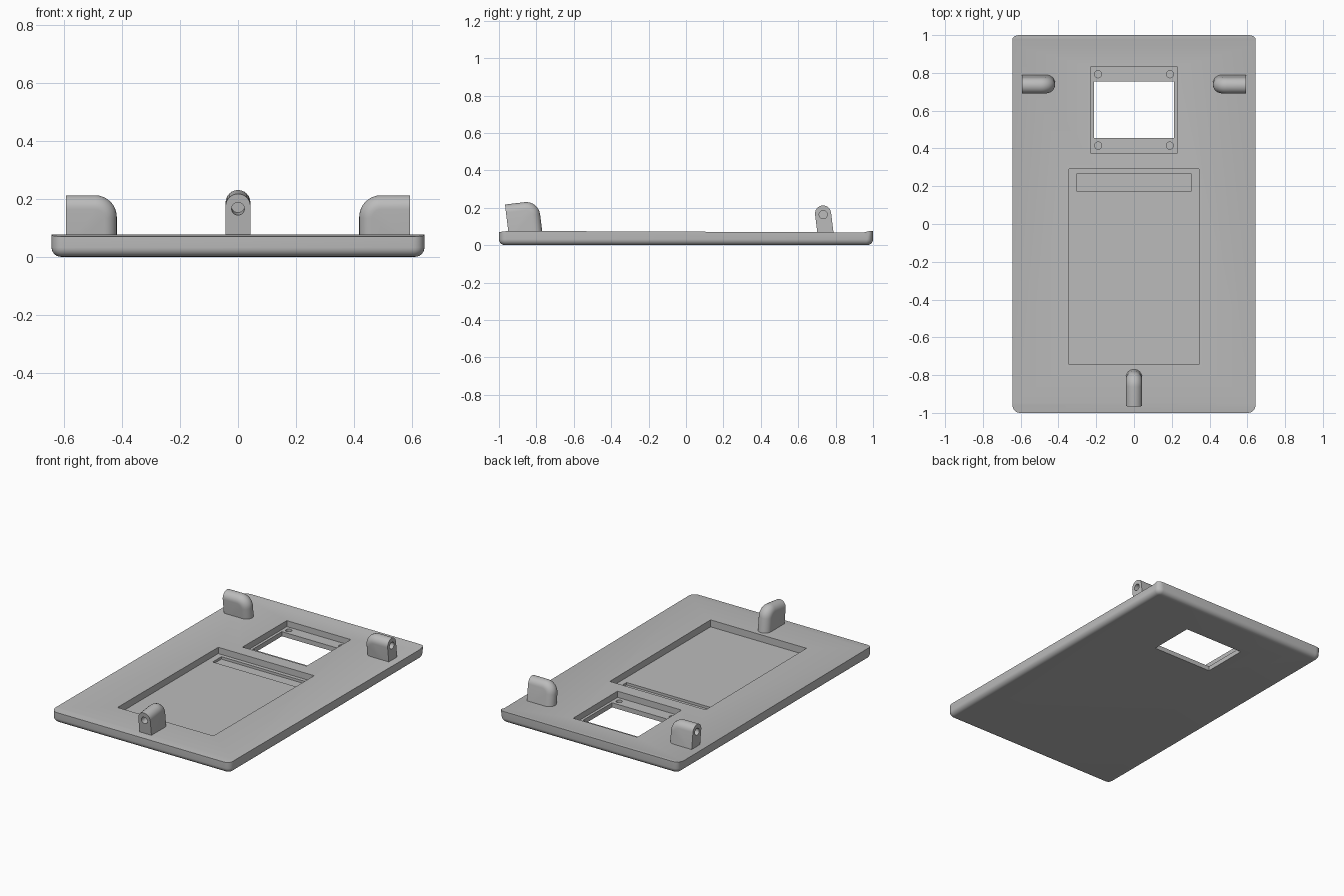
import bpy, bmesh, math
from mathutils import Matrix, Vector

if "Cube" in bpy.data.objects:
    bpy.data.objects.remove(bpy.data.objects["Cube"])

grey = bpy.data.materials.new("plain grey")
grey.use_nodes = True
COLOUR = (0.5, 0.5, 0.5, 1)
grey.diffuse_color = COLOUR
grey.node_tree.nodes["Principled BSDF"].inputs["Base Color"].default_value = COLOUR


def make_object(name, bm, matrix=None):
    bmesh.ops.recalc_face_normals(bm, faces=bm.faces)
    mesh = bpy.data.meshes.new(name)
    bm.to_mesh(mesh)
    bm.free()
    mesh.materials.append(grey)
    obj = bpy.data.objects.new(name, mesh)
    bpy.context.collection.objects.link(obj)
    if matrix:
        obj.matrix_world = matrix
    return obj


def activate(obj):
    bpy.ops.object.select_all(action='DESELECT')
    obj.select_set(True)
    bpy.context.view_layer.objects.active = obj


def cut(target, cutter):
    cutter.hide_render = True
    mod = target.modifiers.new("cut", 'BOOLEAN')
    mod.operation = 'DIFFERENCE'
    mod.solver = 'EXACT'
    mod.object = cutter
    activate(target)
    bpy.ops.object.modifier_apply(modifier=mod.name)
    bpy.data.objects.remove(cutter)


def box_cutter(x, y0, y1, floor, top=0.2):
    bm = bmesh.new()
    size = Matrix.Diagonal((2 * x, y1 - y0, top - floor, 1))
    centre = Matrix.Translation((0, (y0 + y1) / 2, (floor + top) / 2))
    bmesh.ops.create_cube(bm, size=1, matrix=centre @ size)
    return make_object("pocket_cutter", bm)


def round_cutter(radius, depth, matrix):
    bm = bmesh.new()
    bmesh.ops.create_cone(bm, cap_ends=True, segments=24, radius1=radius,
                          radius2=radius, depth=depth, matrix=matrix)
    return make_object("hole_cutter", bm)


def finish(obj):
    activate(obj)
    bpy.ops.object.shade_smooth_by_angle(angle=math.radians(30))


# Base plate: side profile extruded across, then rounded at corners and bottom
bm = bmesh.new()
profile = [(-1, 0), (1, 0), (1, 0.075), (0.98, 0.075), (0.95, 0.068),
           (-0.95, 0.076), (-1, 0.07)]
face = bm.faces.new([bm.verts.new((-0.643, y, z)) for y, z in profile])
out = bmesh.ops.extrude_face_region(bm, geom=[face])
bmesh.ops.translate(bm, vec=(1.286, 0, 0),
                    verts=[v for v in out["geom"] if isinstance(v, bmesh.types.BMVert)])
bmesh.ops.recalc_face_normals(bm, faces=bm.faces)
corners = [e for e in bm.edges
           if abs((e.verts[0].co - e.verts[1].co).normalized().z) > 0.99]
bmesh.ops.bevel(bm, geom=corners, offset=0.04, segments=6, profile=0.5, affect='EDGES')
bottom = [e for e in bm.edges if all(abs(v.co.z) < 1e-5 for v in e.verts)]
bmesh.ops.bevel(bm, geom=bottom, offset=0.032, segments=6, profile=0.5, affect='EDGES')
plate = make_object("base_plate", bm)

# Window recess with its opening, and long recess with its slot
cut(plate, box_cutter(0.23, 0.375, 0.83, 0.03))
cut(plate, box_cutter(0.213, 0.455, 0.755, -0.1))
cut(plate, box_cutter(0.345, -0.745, 0.29, 0.03))
cut(plate, box_cutter(0.305, 0.175, 0.265, 0.014))

# Screw holes around the window
for x in (-0.19, 0.19):
    for y in (0.415, 0.793):
        cut(plate, round_cutter(0.019, 0.1, Matrix.Translation((x, y, 0.062))))
finish(plate)


def lug(name, length, height, fillet, place, turn):
    """Rounded lug running along local x, with a hole in its flat outer end."""
    half, sink, steps = 0.043, 0.04, 12
    bm = bmesh.new()
    rings = []
    for i in range(steps + 1):
        t = math.pi * (i / steps - 0.5)
        w, d = half * math.sin(t), half * (1 - math.cos(t))
        far, top, r = length - d, height - d, fillet - d
        points = [(0, -sink), (0, top)]
        for k in range(9):
            a = math.pi / 2 * (1 - k / 8)
            points.append((far - r + r * math.cos(a), top - r + r * math.sin(a)))
        points.append((far, -sink))
        rings.append([bm.verts.new((x, w, z)) for x, z in points])
    count = len(rings[0])
    for a, b in zip(rings, rings[1:]):
        for k in range(count):
            n = (k + 1) % count
            bm.faces.new((a[k], a[n], b[n], b[k]))
    bm.faces.new(rings[0])
    bm.faces.new(rings[-1])
    tilt = Matrix.Rotation(math.radians(7), 4, 'X')
    matrix = Matrix.Translation(place) @ tilt @ Matrix.Rotation(math.radians(turn), 4, 'Z')
    obj = make_object(name, bm, matrix)
    bpy.context.view_layer.update()
    hole = matrix @ Matrix.Translation((0, 0, 0.094)) @ Matrix.Rotation(math.pi / 2, 4, 'Y')
    cut(obj, round_cutter(0.022, 0.14, hole))
    finish(obj)


# Three mounting lugs leaning towards the front
lug("front_lug", 0.18, 0.146, 0.075, Vector((0, -0.95, 0.072)), 90)
lug("left_lug", 0.175, 0.143, 0.075, Vector((0.593, 0.745, 0.07)), 180)
lug("right_lug", 0.175, 0.143, 0.075, Vector((-0.593, 0.745, 0.07)), 0)
